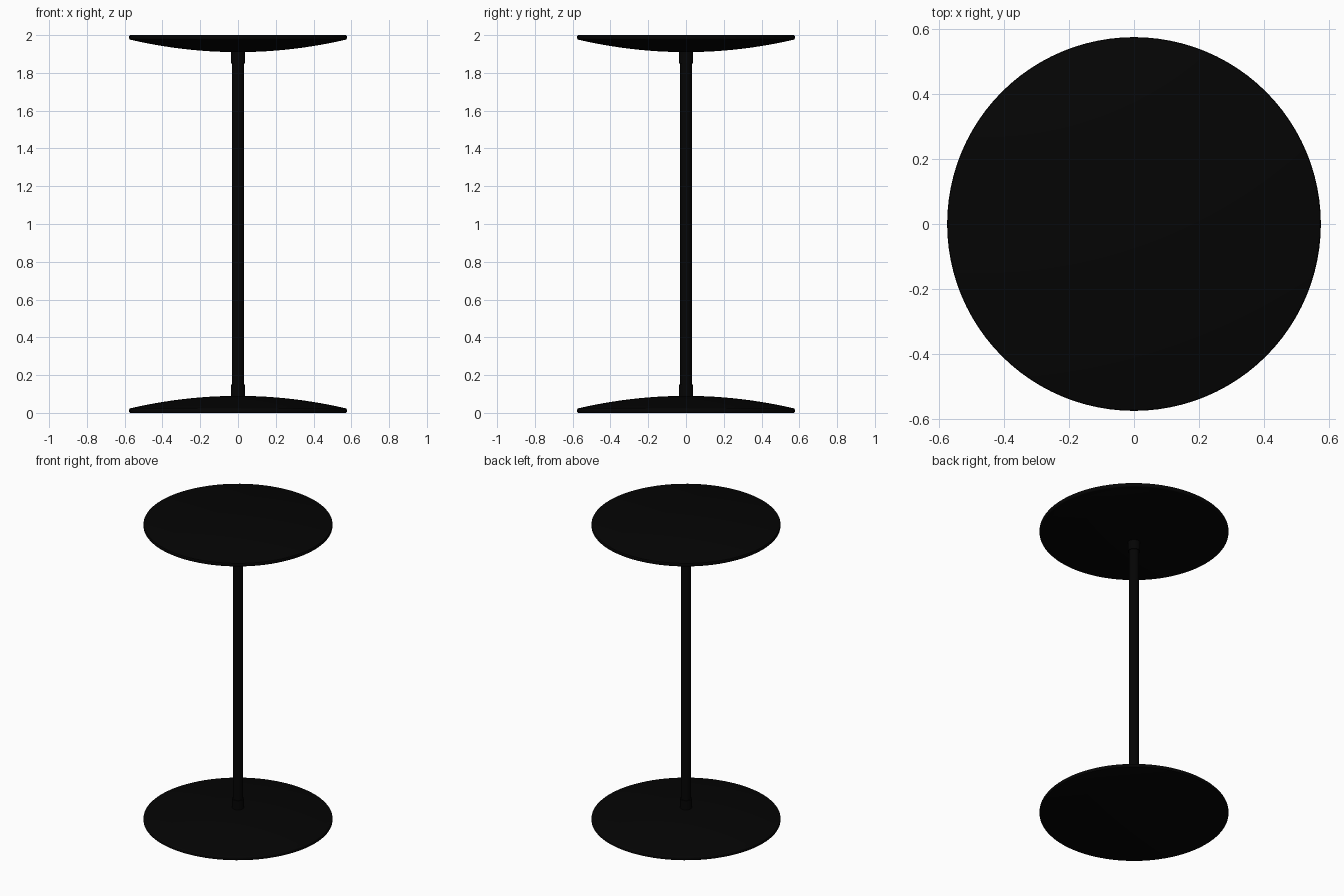
import bpy
import bmesh
import math

cube = bpy.data.objects.get("Cube")
if cube:
    bpy.data.objects.remove(cube, do_unlink=True)

black = bpy.data.materials.new("matte_black")
black.use_nodes = True
colour = (0.0013, 0.0013, 0.0013, 1)
black.diffuse_color = colour
bsdf = black.node_tree.nodes["Principled BSDF"]
bsdf.inputs["Base Color"].default_value = colour
bsdf.inputs["Roughness"].default_value = 0.6


def lathe(name, profile, segments=96):
    """Spin a (radius, height) profile around the z axis."""
    bm = bmesh.new()
    verts = [bm.verts.new((r, 0, z)) for r, z in profile]
    edges = [bm.edges.new(pair) for pair in zip(verts, verts[1:])]
    bmesh.ops.spin(bm, geom=verts + edges, cent=(0, 0, 0), axis=(0, 0, 1),
                   angle=math.tau, steps=segments, use_merge=True)
    bmesh.ops.remove_doubles(bm, verts=bm.verts, dist=0.0001)
    bmesh.ops.recalc_face_normals(bm, faces=bm.faces)
    mesh = bpy.data.meshes.new(name)
    bm.to_mesh(mesh)
    bm.free()
    mesh.materials.append(black)
    obj = bpy.data.objects.new(name, mesh)
    bpy.context.collection.objects.link(obj)
    bpy.ops.object.select_all(action="DESELECT")
    obj.select_set(True)
    bpy.context.view_layer.objects.active = obj
    bpy.ops.object.shade_smooth_by_angle(angle=math.radians(35))


def domed_disc(name, flat_z, direction):
    """Disc with a flat outer face, a rounded rim and a shallow dome towards the post."""
    radius, rim, crown, bevel, steps = 0.576, 0.025, 0.09, 0.009, 20
    profile = [(0, 0), (radius - 0.006, 0), (radius - 0.002, 0.002), (radius, 0.006)]
    # Rounded rim edge
    for i in range(4):
        a = math.radians(25 * i)
        profile.append((radius - bevel + bevel * math.cos(a), rim - bevel + bevel * math.sin(a)))
    # Dome
    for i in range(steps + 1):
        t = 1 - i / steps
        profile.append(((radius - bevel) * t, crown - (crown - rim) * t * t))
    lathe(name, [(r, flat_z + direction * z) for r, z in profile])


def tube(name, radius, low, high):
    lathe(name, [(0, low), (radius, low), (radius, high), (0, high)], 48)


# Matching discs at floor and table height
domed_disc("base", 0, 1)
domed_disc("table_top", 2, -1)

# Post with a collar at each end
tube("post", 0.031, 0.05, 1.95)
tube("lower_collar", 0.037, 0.05, 0.151)
tube("upper_collar", 0.037, 1.849, 1.95)
